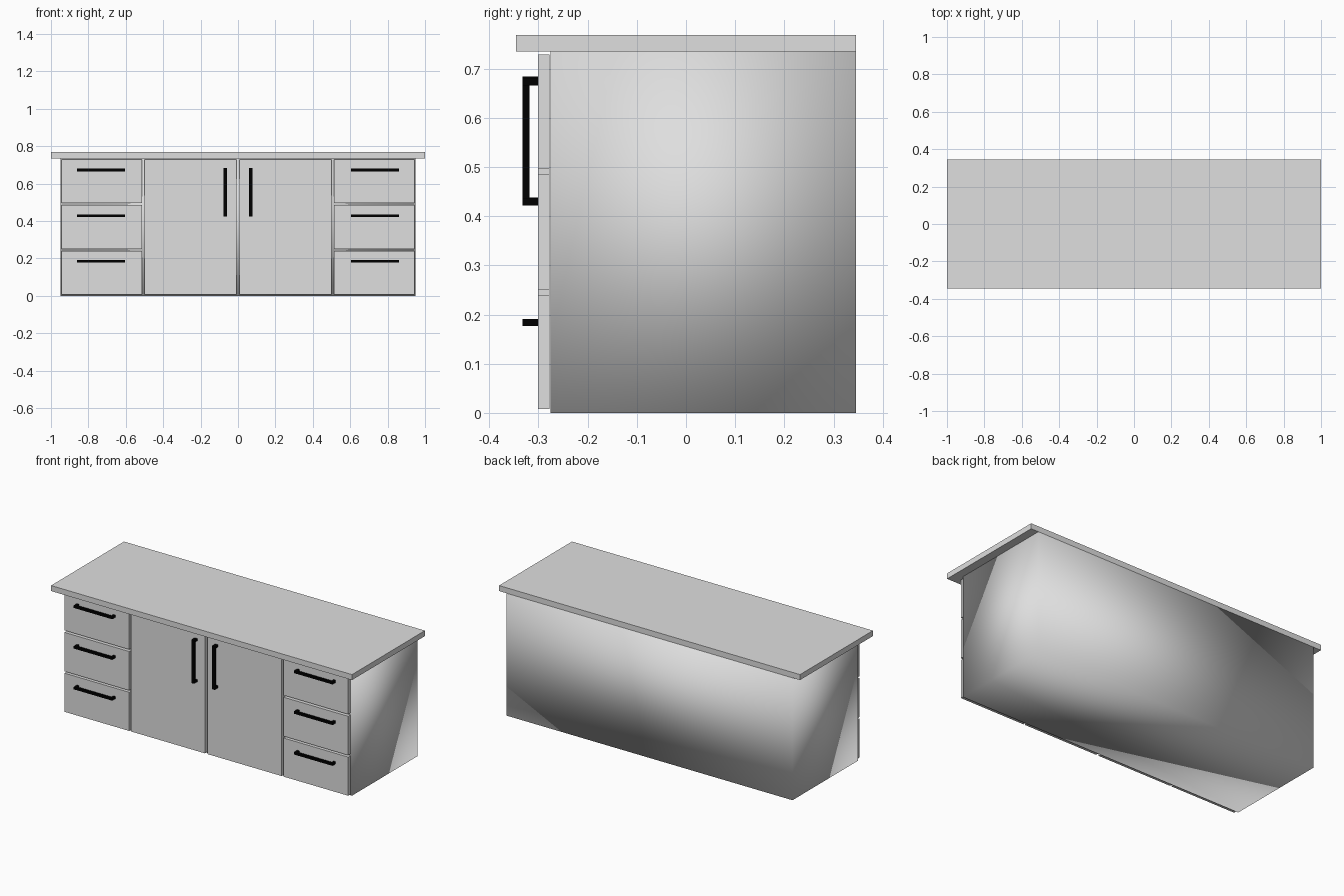
import bpy
from mathutils import Vector

cube = bpy.data.objects.get("Cube")
if cube:
    bpy.data.objects.remove(cube, do_unlink=True)


def material(name, value):
    mat = bpy.data.materials.new(name)
    mat.use_nodes = True
    colour = (value, value, value, 1)
    mat.diffuse_color = colour
    mat.node_tree.nodes["Principled BSDF"].inputs["Base Color"].default_value = colour
    return mat


GREY = material("light grey", 0.735)
BLACK = material("handle black", 0.0)


def box(name, low, high, mat):
    """Box between two opposite corners."""
    low, high = Vector(low), Vector(high)
    bpy.ops.mesh.primitive_cube_add(size=1, location=(low + high) / 2)
    obj = bpy.context.object
    obj.name = name
    obj.scale = high - low
    bpy.ops.object.transform_apply(location=False, rotation=False, scale=True)
    obj.data.materials.append(mat)
    return obj


BODY_FRONT, PANEL_BACK, PANEL_FRONT, HANDLE_FRONT = -0.275, -0.277, -0.301, -0.332
DEPTH = 0.014


def handle(name, centre_x, centre_z, length, width, vertical):
    """Flat bar on two short posts, joined into one handle."""
    def piece(a, b, y0, y1):
        along, across = (a, b), (-width / 2, width / 2)
        xs, zs = (across, along) if vertical else (along, across)
        return box(name, (centre_x + xs[0], y0, centre_z + zs[0]),
                   (centre_x + xs[1], y1, centre_z + zs[1]), BLACK)

    half = length / 2
    pieces = [piece(-half, half, HANDLE_FRONT, HANDLE_FRONT + DEPTH)]
    for a in (-half, half - DEPTH):
        pieces.append(piece(a, a + DEPTH, HANDLE_FRONT + DEPTH, PANEL_FRONT))
    bpy.ops.object.select_all(action="DESELECT")
    for p in pieces:
        p.select_set(True)
    bpy.context.view_layer.objects.active = pieces[0]
    bpy.ops.object.join()


# Carcass, softly shaded across its corners, and overhanging worktop
body = box("cabinet_body", (-0.95, BODY_FRONT, 0), (0.95, 0.346, 0.735), GREY)
body.data.shade_smooth()
box("worktop", (-1, -0.346, 0.735), (1, 0.346, 0.768), GREY)

# Each side has a door by the middle and a stack of three drawers
drawers = {"bottom": (0.008, 0.24), "middle": (0.251, 0.485), "top": (0.497, 0.729)}
for side, s in (("left", 1), ("right", -1)):
    def front(name, x0, x1, z0, z1):
        xs = sorted((s * x0, s * x1))
        box(name, (xs[0], PANEL_FRONT, z0), (xs[1], PANEL_BACK, z1), GREY)

    front(f"{side}_door", 0.009, 0.501, 0.008, 0.729)
    handle(f"{side}_door_handle", s * 0.069, 0.554, 0.26, 0.018, True)
    for level, (z0, z1) in drawers.items():
        front(f"{side}_{level}_drawer", 0.512, 0.943, z0, z1)
        handle(f"{side}_{level}_drawer_handle", s * 0.732, z1 - 0.056, 0.256, DEPTH, False)
